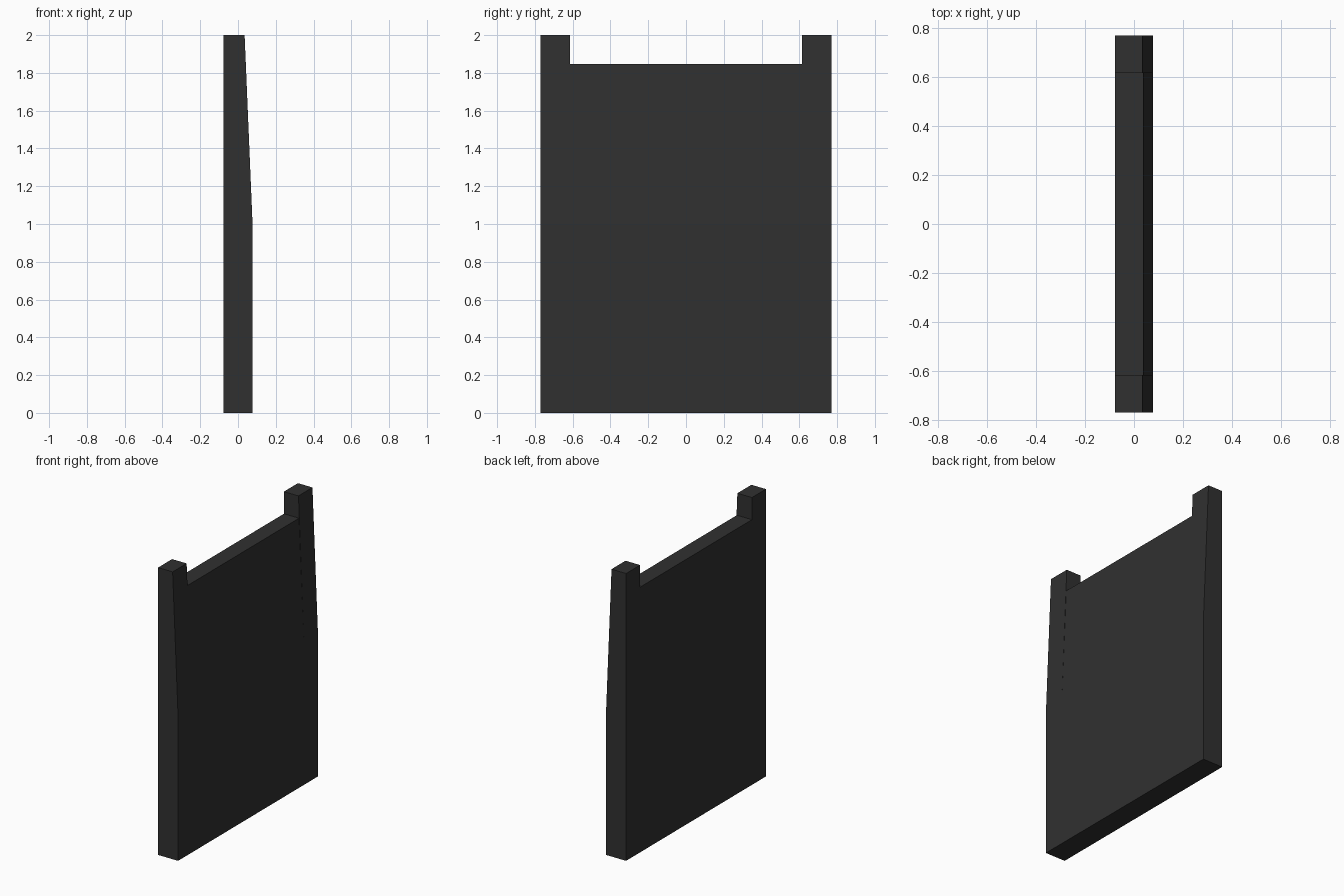
import bpy, bmesh

if "Cube" in bpy.data.objects:
    bpy.data.objects.remove(bpy.data.objects["Cube"])

mat = bpy.data.materials.new("dark_grey")
mat.diffuse_color = (0.03, 0.03, 0.03, 1)
mat.use_nodes = True
mat.node_tree.nodes["Principled BSDF"].inputs["Base Color"].default_value = mat.diffuse_color


def extrude_profile(name, profile, y0, y1):
    """Extrude an (x, z) outline along y from y0 to y1."""
    bm = bmesh.new()
    face = bm.faces.new([bm.verts.new((x, y0, z)) for x, z in profile])
    res = bmesh.ops.extrude_face_region(bm, geom=[face])
    verts = [g for g in res["geom"] if isinstance(g, bmesh.types.BMVert)]
    bmesh.ops.translate(bm, verts=verts, vec=(0, y1 - y0, 0))
    bmesh.ops.recalc_face_normals(bm, faces=bm.faces[:])
    me = bpy.data.meshes.new(name)
    bm.to_mesh(me)
    bm.free()
    me.materials.append(mat)
    ob = bpy.data.objects.new(name, me)
    bpy.context.collection.objects.link(ob)
    return ob


def tapered(height, top_x):
    """Slab outline: straight back, front side tapering above mid height."""
    return [(-0.077, 0), (0.077, 0), (0.077, 1.0), (top_x, height), (-0.077, height)]


# Centre panel, very slightly recessed along its taper
extrude_profile("panel", tapered(1.846, 0.039), -0.615, 0.615)

# Taller posts at both ends
for name, y0, y1 in (("post_front", -0.769, -0.615), ("post_back", 0.615, 0.769)):
    extrude_profile(name, tapered(2.0, 0.035), y0, y1)
